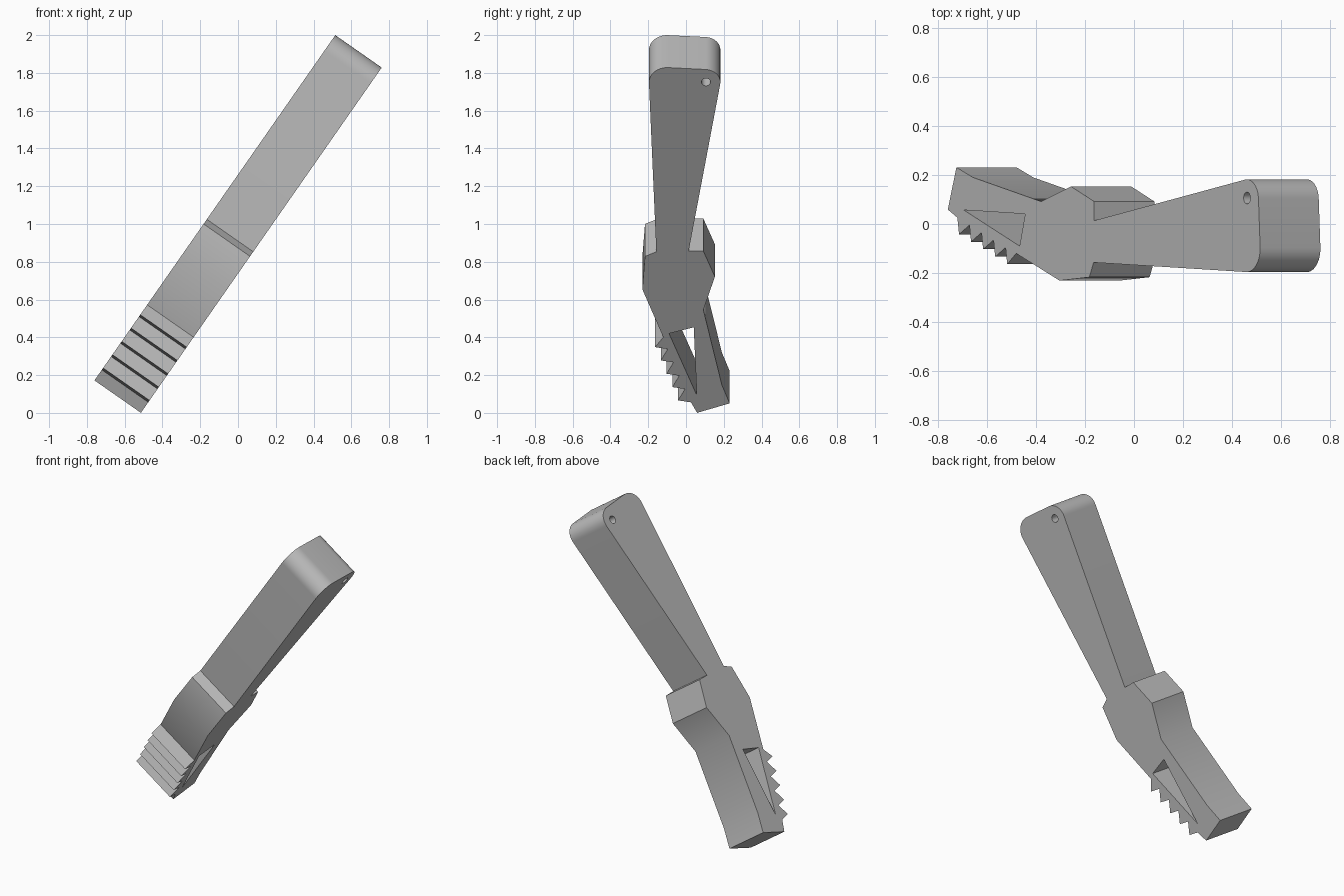
import bpy, bmesh, math
from mathutils import Vector

if "Cube" in bpy.data.objects:
    bpy.data.objects.remove(bpy.data.objects["Cube"], do_unlink=True)

# The tool is one side profile swept across its width, leaning over in x-z
ALONG = Vector((0.572, 0, 0.820))
ACROSS = Vector((0.820, 0, -0.572))
BASE = Vector((-0.76, 0, 0.172))
WIDTH = 0.30

grey = bpy.data.materials.new("plain grey")
grey.use_nodes = True
grey.diffuse_color = (0.5, 0.5, 0.5, 1)
grey.node_tree.nodes["Principled BSDF"].inputs["Base Color"].default_value = (0.5, 0.5, 0.5, 1)


def prism(name, profile, start=0.0, end=WIDTH):
    """Sweep a profile of (y, distance along) points across the width."""
    bm = bmesh.new()
    rings = [[bm.verts.new(BASE + ALONG * s + ACROSS * t + Vector((0, y, 0)))
              for y, s in profile] for t in (start, end)]
    bm.faces.new(rings[0])
    bm.faces.new(rings[1])
    n = len(profile)
    for i in range(n):
        j = (i + 1) % n
        bm.faces.new((rings[0][i], rings[0][j], rings[1][j], rings[1][i]))
    bmesh.ops.recalc_face_normals(bm, faces=bm.faces)
    mesh = bpy.data.meshes.new(name)
    bm.to_mesh(mesh)
    bm.free()
    mesh.materials.append(grey)
    obj = bpy.data.objects.new(name, mesh)
    bpy.context.collection.objects.link(obj)
    return obj


def arc(y, s, radius, first, last, steps):
    """Points on an arc, angles in degrees."""
    angles = [math.radians(first + (last - first) * i / steps) for i in range(steps + 1)]
    return [(y + radius * math.cos(a), s + radius * math.sin(a)) for a in angles]


# Back edge, from the foot up to the handle
profile = [(0.059, 0), (0.231, 0.061), (0.19, 0.18), (0.092, 0.664),
           (0.153, 0.879), (0.092, 1.044), (0.014, 1.044)]
# Rounded handle end
profile += arc(0.099, 2.134, 0.083, -10, 87, 12)
profile += arc(-0.100, 2.133, 0.096, 87, 182, 12)
# Front edge down to the teeth
profile += [(-0.157, 1.040), (-0.217, 1.010), (-0.231, 0.797), (-0.12, 0.488)]
# Five sharp teeth
for i in range(5):
    y, s = -0.164 + 0.0305 * i, 0.424 - 0.086 * i
    profile += [(y, s), (y + 0.068, s - 0.012)]

body = prism("clamp_body", profile)

# Through openings: pivot hole and triangular window
openings = {
    "pivot_hole_cutter": arc(0.106, 2.135, 0.024, 0, 345, 23),
    "window_cutter": [(-0.090, 0.512), (0.041, 0.552), (0.057, 0.114)],
}
bpy.context.view_layer.objects.active = body
for name, shape in openings.items():
    cutter = prism(name, shape, -0.1, WIDTH + 0.1)
    cutter.hide_render = True
    cut = body.modifiers.new(name, "BOOLEAN")
    cut.operation = "DIFFERENCE"
    cut.solver = "EXACT"
    cut.object = cutter
    bpy.ops.object.modifier_apply(modifier=cut.name)
    bpy.data.objects.remove(cutter, do_unlink=True)

bpy.ops.object.select_all(action="DESELECT")
body.select_set(True)
bpy.ops.object.shade_smooth_by_angle(angle=math.radians(30))
